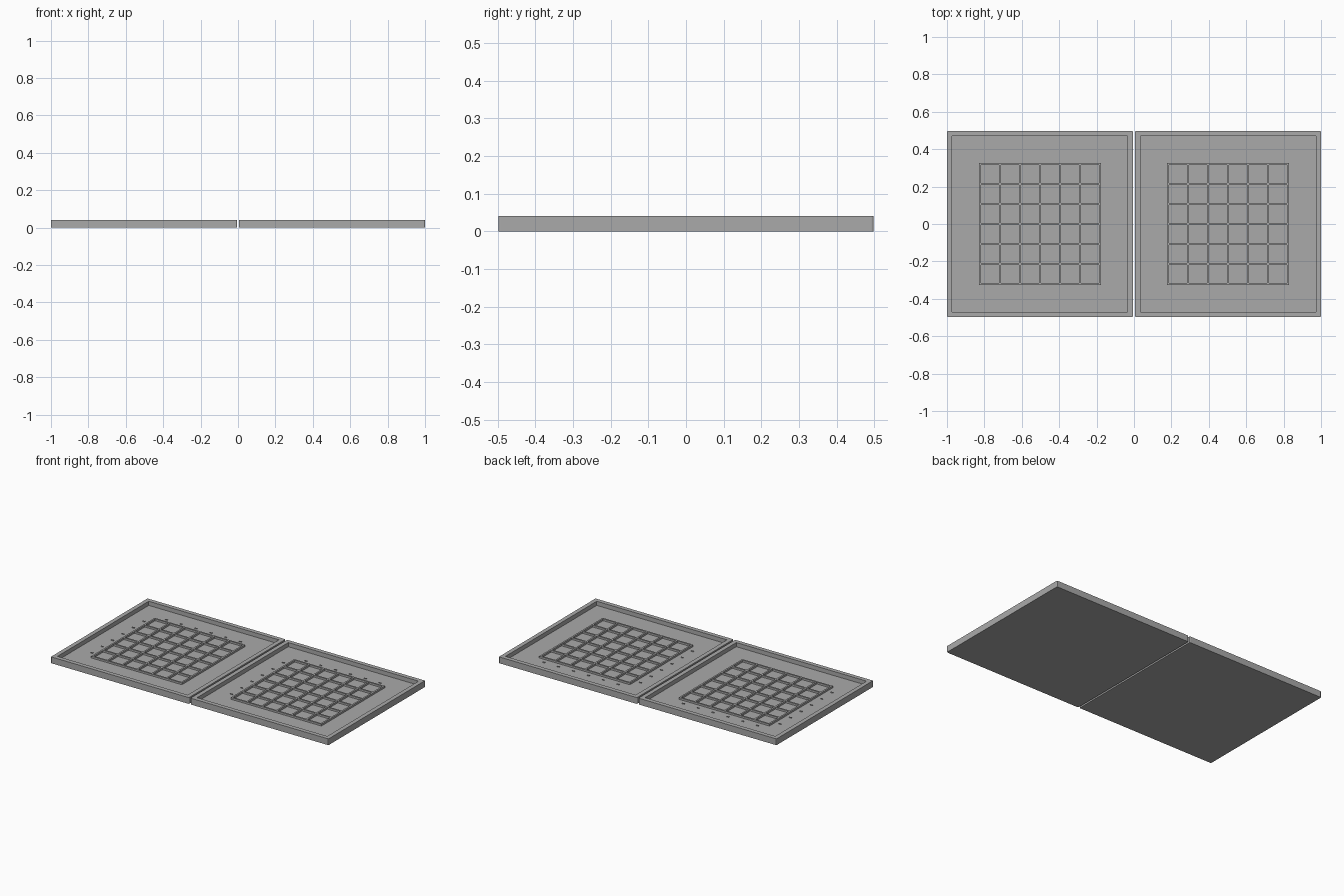
import bpy, bmesh

if "Cube" in bpy.data.objects:
    bpy.data.objects.remove(bpy.data.objects["Cube"])

SIZE, RIM, HEIGHT, FLOOR = 0.9945, 0.028, 0.041, 0.014
GRID_TOP, PITCH, WALL, CELLS = 0.026, 0.107, 0.0108, 6
HALF_GRID = CELLS * PITCH / 2

grey = bpy.data.materials.new("plain grey")
grey.diffuse_color = (0.4, 0.4, 0.4, 1)
grey.use_nodes = True
grey.node_tree.nodes["Principled BSDF"].inputs["Base Color"].default_value = grey.diffuse_color


def finish(bm, name):
    bmesh.ops.recalc_face_normals(bm, faces=bm.faces)
    mesh = bpy.data.meshes.new(name)
    bm.to_mesh(mesh)
    bm.free()
    mesh.materials.append(grey)
    obj = bpy.data.objects.new(name, mesh)
    bpy.context.collection.objects.link(obj)
    return obj


def box(bm, x, y, w, d, z0, z1):
    verts = bmesh.ops.create_cube(bm, size=1)["verts"]
    for v in verts:
        v.co = (x + v.co.x * w, y + v.co.y * d, (z0 + z1) / 2 + v.co.z * (z1 - z0))
    return verts


def tray(name, cx):
    # slab with softened upright corners, top inset and sunk to leave a rim
    bm = bmesh.new()
    box(bm, cx, 0, SIZE, SIZE, 0, HEIGHT)
    upright = [e for e in bm.edges if abs(e.verts[0].co.z - e.verts[1].co.z) > 0.01]
    bmesh.ops.bevel(bm, geom=upright, offset=0.005, segments=3, profile=0.5, affect='EDGES')
    top = max(bm.faces, key=lambda f: f.calc_center_median().z)
    # square recess: new inner ring pushed down to the floor
    bmesh.ops.inset_region(bm, faces=[top], thickness=RIM, use_even_offset=True)
    inner = SIZE / 2 - RIM
    for v in top.verts:
        v.co.x = cx + (inner if v.co.x > cx else -inner)
        v.co.y = inner if v.co.y > 0 else -inner
    bmesh.ops.remove_doubles(bm, verts=list(top.verts), dist=0.0001)
    top = max((f for f in bm.faces if len(f.verts) == 4
               and all(abs(abs(v.co.y) - inner) < 1e-4 for v in f.verts)),
              key=lambda f: f.calc_area())
    wall = bmesh.ops.extrude_face_region(bm, geom=[top])
    for v in wall["geom"]:
        if isinstance(v, bmesh.types.BMVert):
            v.co.z = FLOOR
    if top.is_valid:
        bmesh.ops.delete(bm, geom=[top], context='FACES_ONLY')
    finish(bm, name + "_tray")


def cell_grid(name, cx):
    # one raised plate pierced by square cells, welded from a lattice of tiles
    bm = bmesh.new()
    cuts = []
    for i in range(CELLS + 1):
        c = -HALF_GRID + i * PITCH
        cuts += [c - WALL / 2, c + WALL / 2]
    n = len(cuts)
    pts = [[bm.verts.new((cx + x, y, GRID_TOP)) for y in cuts] for x in cuts]
    faces = [bm.faces.new((pts[i][j], pts[i + 1][j], pts[i + 1][j + 1], pts[i][j + 1]))
             for i in range(n - 1) for j in range(n - 1) if not (i % 2 and j % 2)]
    bm.normal_update()
    new = bmesh.ops.extrude_face_region(bm, geom=faces, use_keep_orig=True)
    for v in new["geom"]:
        if isinstance(v, bmesh.types.BMVert):
            v.co.z = FLOOR - 0.002
    finish(bm, name + "_cell_grid")


def markers(name, cx):
    # small blank raised ticks beside each row and column
    bm = bmesh.new()
    edge = HALF_GRID + 0.042
    for i in range(CELLS):
        c = -HALF_GRID + (i + 0.5) * PITCH
        for x, y in ((c, edge), (-edge, c)):
            box(bm, cx + x, y, 0.016, 0.007, FLOOR - 0.002, FLOOR + 0.004)
    finish(bm, name + "_ticks")


for side, name in ((-1, "left"), (1, "right")):
    centre = side * (1 - SIZE / 2)
    tray(name, centre)
    cell_grid(name, centre)
    markers(name, centre)
